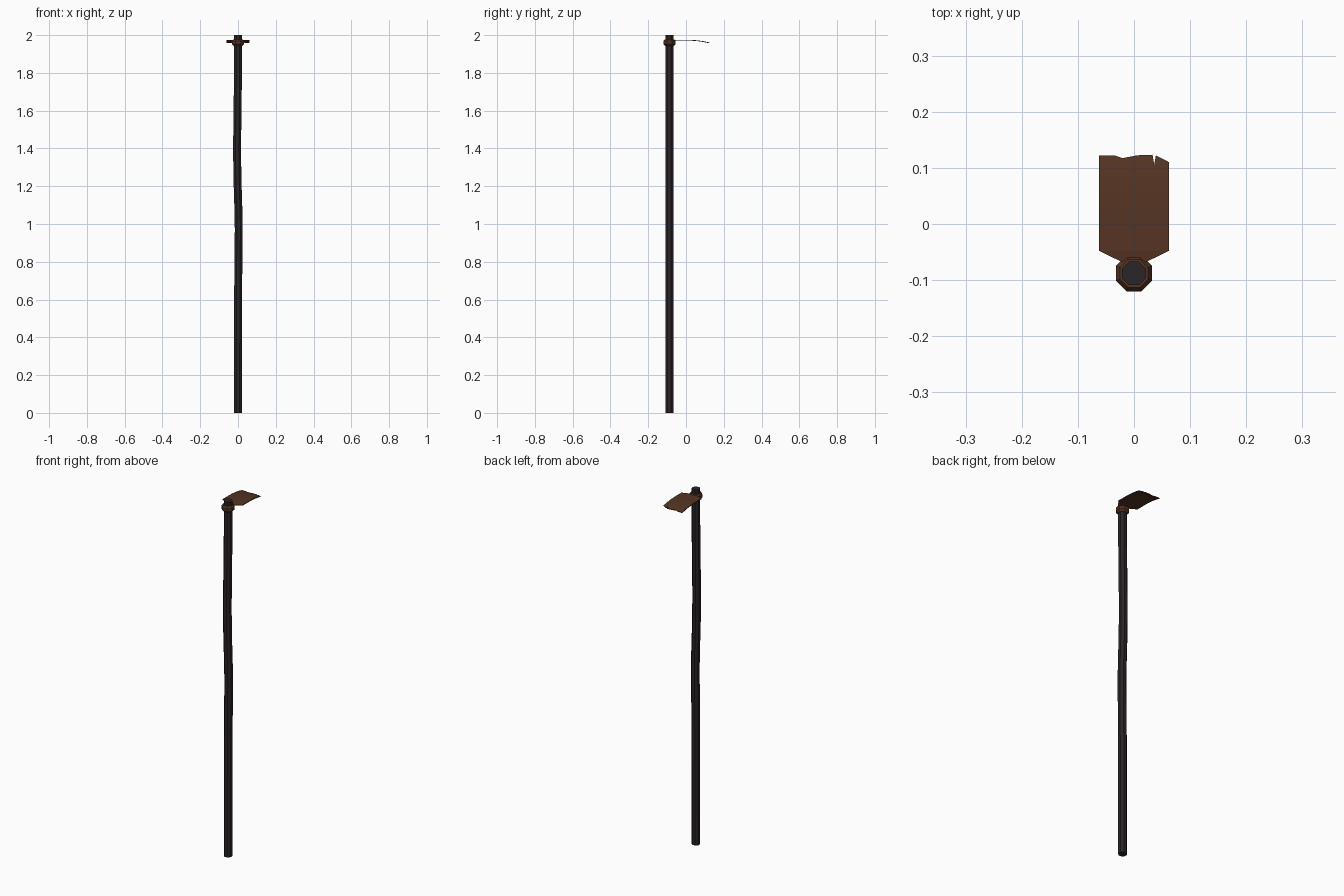
import bpy, bmesh, math

if "Cube" in bpy.data.objects:
    bpy.data.objects.remove(bpy.data.objects["Cube"])

CY = -0.088  # handle axis in y


def material(name, rgb):
    m = bpy.data.materials.new(name)
    m.diffuse_color = (*rgb, 1)
    m.use_nodes = True
    m.node_tree.nodes["Principled BSDF"].inputs["Base Color"].default_value = m.diffuse_color
    return m


wood = material("dark wood", (0.024, 0.018, 0.019))
rust = material("rusty iron", (0.090, 0.034, 0.017))


def finish(bm, name, mat):
    bmesh.ops.recalc_face_normals(bm, faces=bm.faces)
    me = bpy.data.meshes.new(name)
    bm.to_mesh(me)
    bm.free()
    me.materials.append(mat)
    ob = bpy.data.objects.new(name, me)
    bpy.context.collection.objects.link(ob)
    return ob


def octagon_loft(name, stations, mat):
    """Octagonal rings (z, half width, x shift) joined and capped."""
    bm = bmesh.new()
    rings = []
    for z, w, dx in stations:
        r = w / math.cos(math.pi / 8)
        rings.append([bm.verts.new((dx + r * math.cos(math.pi / 8 + k * math.pi / 4),
                                    CY + r * math.sin(math.pi / 8 + k * math.pi / 4), z))
                      for k in range(8)])
    for a, b in zip(rings, rings[1:]):
        for k in range(8):
            j = (k + 1) % 8
            bm.faces.new((a[k], a[j], b[j], b[k]))
    bm.faces.new(rings[0])
    bm.faces.new(rings[-1])
    return finish(bm, name, mat)


# Slightly crooked handle
octagon_loft("handle", [(0, .021, 0), (.65, .021, .001), (.82, .021, .002),
                        (.97, .021, .004), (1.08, .021, .002), (1.24, .021, -.003),
                        (1.4, .021, -.005), (1.56, .021, -.003),
                        (1.8, .021, 0), (2, .021, 0)], wood)

# Iron collar round the handle
octagon_loft("collar", [(1.942, .022, 0), (1.952, .032, 0),
                        (1.968, .032, 0), (1.978, .025, 0)], rust)


# Thin curved blade with a chipped cutting edge
def height(y):
    return 1.973 - 1.1 * max(0, y - 0.01) ** 2


tip = [(-.062, .122), (-.035, .122), (-.02, .117), (.006, .122), (.033, .123),
       (.036, .105), (.039, .122), (.062, .11)]
rows = [-.048, 0, .03, .06, .085, .1]
bm = bmesh.new()
grid = [[bm.verts.new((x * 0.33, -.068, 1.971)) for x, _ in tip]]
for y in rows:
    grid.append([bm.verts.new((x, y, height(y))) for x, _ in tip])
grid.append([bm.verts.new((x, y, height(y))) for x, y in tip])
for a, b in zip(grid, grid[1:]):
    for i in range(len(tip) - 1):
        bm.faces.new((a[i], a[i + 1], b[i + 1], b[i]))
blade = finish(bm, "blade", rust)
mod = blade.modifiers.new("thickness", 'SOLIDIFY')
mod.thickness = 0.004
mod.offset = 0
